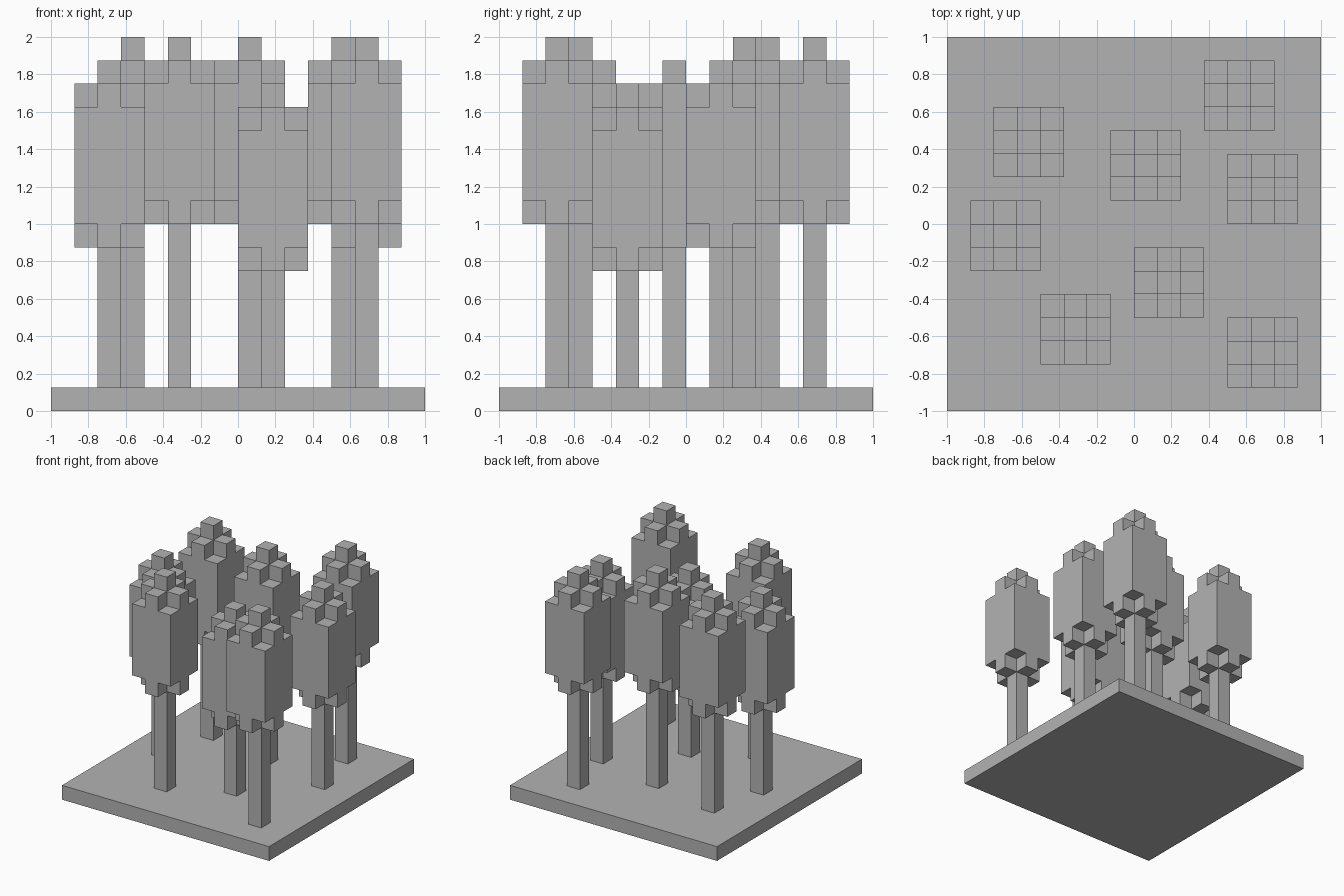
import bpy
import bmesh
from mathutils import Vector

U = 0.125  # edge length of one block

if "Cube" in bpy.data.objects:
    bpy.data.objects.remove(bpy.data.objects["Cube"], do_unlink=True)

grey = bpy.data.materials.new("plain grey")
grey.use_nodes = True
colour = (0.45, 0.45, 0.45, 1)
grey.diffuse_color = colour
grey.node_tree.nodes["Principled BSDF"].inputs["Base Color"].default_value = colour


def add_object(name, mesh, location=(0, 0, 0)):
    obj = bpy.data.objects.new(name, mesh)
    obj.location = Vector(location) * U
    bpy.context.collection.objects.link(obj)
    return obj


def columns_mesh(name, columns, size=1):
    """Closed shell around block columns {(i, j): (bottom, top)}, in blocks."""
    bm = bmesh.new()

    def quad(points):
        bm.faces.new([bm.verts.new(Vector(p) * U) for p in points])

    for (i, j), (low, high) in columns.items():
        x, y, r = i * size, j * size, size / 2
        ring = [(x - r, y - r), (x + r, y - r), (x + r, y + r), (x - r, y + r)]
        quad([(a, b, high) for a, b in ring])
        quad([(a, b, low) for a, b in reversed(ring)])
        # Walls only where the neighbouring column does not cover them
        for k, step in enumerate([(0, -1), (1, 0), (0, 1), (-1, 0)]):
            p, q = ring[k], ring[(k + 1) % 4]
            other = columns.get((i + step[0], j + step[1]))
            spans = [(low, high)]
            if other:
                spans = [(low, min(high, other[0])), (max(low, other[1]), high)]
            for z0, z1 in spans:
                if z1 > z0:
                    quad([(*p, z0), (*q, z0), (*q, z1), (*p, z1)])
    bmesh.ops.remove_doubles(bm, verts=bm.verts, dist=U / 100)
    mesh = bpy.data.meshes.new(name)
    bm.to_mesh(mesh)
    bm.free()
    mesh.materials.append(grey)
    return mesh


# Ground slab
add_object("ground_slab", columns_mesh("ground_slab", {(0, 0): (0, 1)}, 16))

# Crown shape: tall centre, shorter sides, shortest corners
spans = [(0, 8), (0, 7), (1, 6)]
crown = columns_mesh("crown", {(i, j): spans[abs(i) + abs(j)]
                               for i in (-1, 0, 1) for j in (-1, 0, 1)})

# Trees: centre x, centre y and height of the crown's underside, in blocks
trees = [(-4.5, 3.5, 8), (0.5, 2.5, 8), (4.5, 5.5, 8), (5.5, 1.5, 7),
         (-5.5, -0.5, 7), (1.5, -2.5, 6), (-2.5, -4.5, 8), (5.5, -5.5, 8)]
for n, (x, y, z) in enumerate(trees, 1):
    add_object(f"tree_{n}_trunk", columns_mesh("trunk", {(0, 0): (1, z)}), (x, y, 0))
    add_object(f"tree_{n}_crown", crown, (x, y, z))
